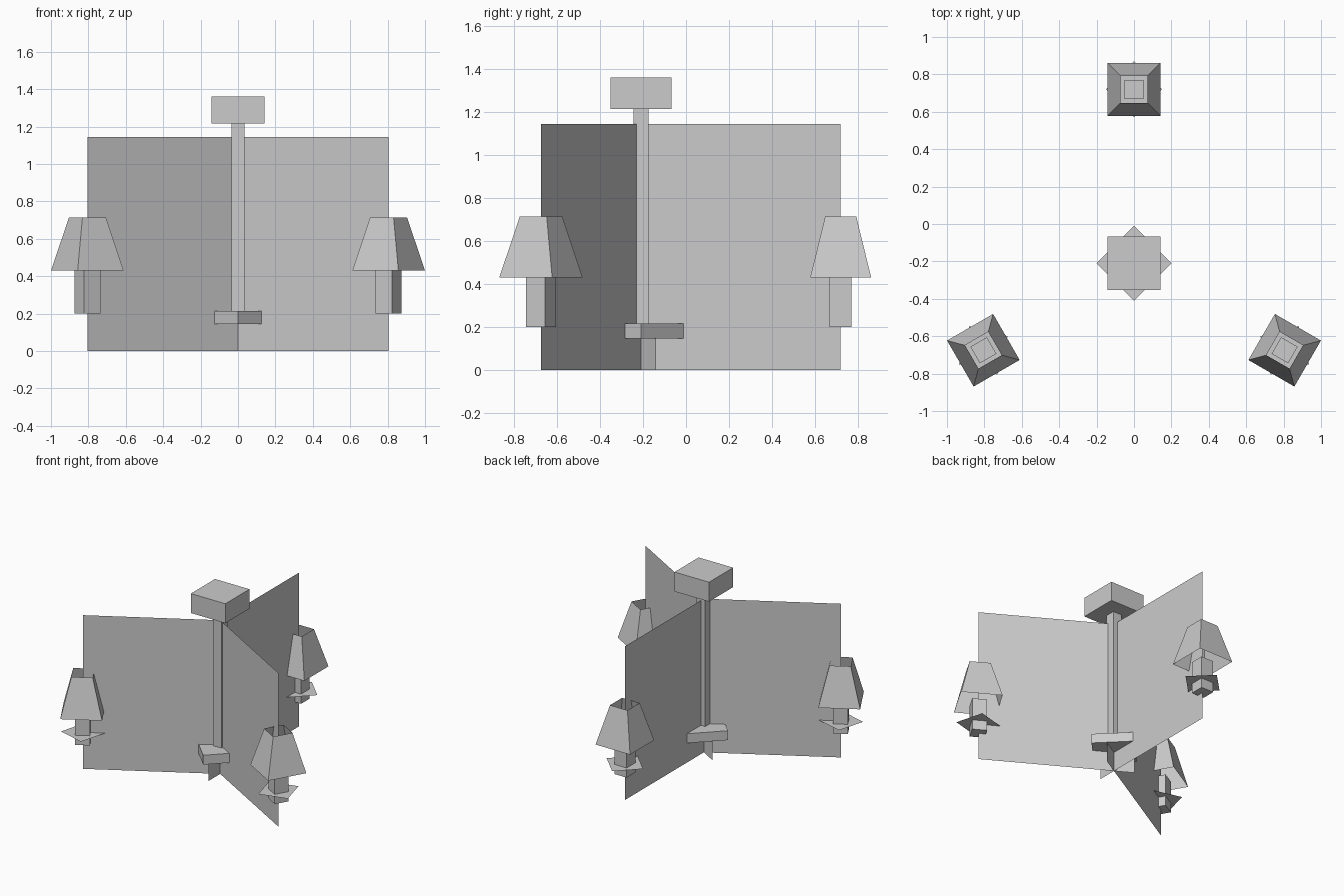
import bpy, bmesh, math
from mathutils import Matrix, Vector

cube = bpy.data.objects.get("Cube")
if cube:
    bpy.data.objects.remove(cube, do_unlink=True)

GREY = (0.6, 0.6, 0.6, 1.0)
mat = bpy.data.materials.new("plain_grey")
mat.use_nodes = True
mat.diffuse_color = GREY
mat.node_tree.nodes["Principled BSDF"].inputs["Base Color"].default_value = GREY

CENTRE = Vector((0, -0.21, 0))
REACH = 0.93


def frustum(name, low, high, z0, z1, place, turn=0, caps=True):
    """Four-sided prism with half widths low and high; open when caps is False."""
    bm = bmesh.new()
    rings = []
    for half, z in ((low, z0), (high, z1)):
        corners = ((-half, -half), (half, -half), (half, half), (-half, half))
        rings.append([bm.verts.new((x, y, z)) for x, y in corners])
    a, b = rings
    for i in range(4):
        j = (i + 1) % 4
        bm.faces.new((a[i], a[j], b[j], b[i]))
    if caps:
        bm.faces.new(a[::-1])
        bm.faces.new(b)
    return finish(name, bm, place @ Matrix.Rotation(turn, 4, 'Z'))


def sheet(name, points, place):
    """Single flat face."""
    bm = bmesh.new()
    bm.faces.new([bm.verts.new(p) for p in points])
    return finish(name, bm, place)


def upright(x0, x1, z0, z1):
    return [(x0, 0, z0), (x1, 0, z0), (x1, 0, z1), (x0, 0, z1)]


def finish(name, bm, place):
    bm.transform(place)
    mesh = bpy.data.meshes.new(name)
    bm.to_mesh(mesh)
    bm.free()
    mesh.materials.append(mat)
    obj = bpy.data.objects.new(name, mesh)
    bpy.context.collection.objects.link(obj)
    return obj


# Central column: ceiling mount, pole and turned hub
hub = Matrix.Translation(CENTRE)
frustum("ceiling_mount", 0.142, 0.142, 1.215, 1.36, hub)
frustum("pole", 0.035, 0.035, 0.21, 1.22, hub)
frustum("hub", 0.141, 0.141, 0.145, 0.215, hub, math.radians(45))

# Three arms, each a flat panel carrying a shaded lamp
for label, degrees in (("back", 90), ("right", 210), ("left", 330)):
    arm = hub @ Matrix.Rotation(math.radians(degrees), 4, 'Z')
    sheet(label + "_arm_panel", upright(0, REACH, 0, 1.145), arm)
    sheet(label + "_hub_fin", upright(-0.14, 0, 0, 0.145), arm)

    lamp = arm @ Matrix.Translation((REACH, 0, 0))
    frustum(label + "_lamp_stem", 0.051, 0.051, 0.2, 0.44, lamp)
    frustum(label + "_lamp_shade", 0.142, 0.072, 0.43, 0.715, lamp, caps=False)
    tip = 0.15
    sheet(label + "_drip_pan",
          [(tip, 0, 0.272), (0, tip, 0.272), (-tip, 0, 0.272), (0, -tip, 0.272)], lamp)
